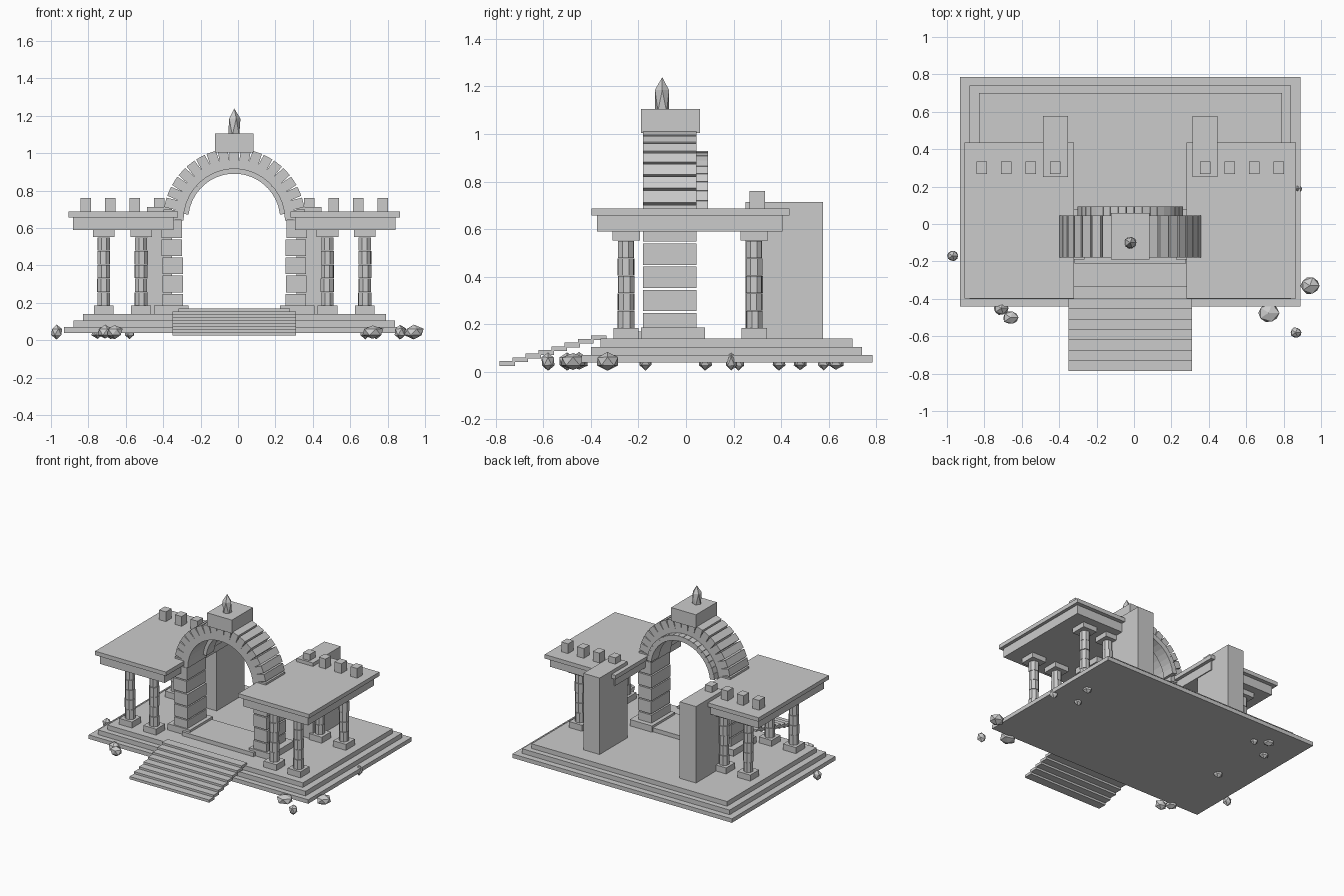
import bpy
import bmesh
import math
import random
from mathutils import Matrix, Vector

random.seed(4)
default_cube = bpy.data.objects.get("Cube")
if default_cube:
    bpy.data.objects.remove(default_cube, do_unlink=True)

stone = bpy.data.materials.new("grey stone")
stone.use_nodes = True
stone_colour = (0.6, 0.6, 0.6, 1)
stone.diffuse_color = stone_colour
stone.node_tree.nodes["Principled BSDF"].inputs["Base Color"].default_value = stone_colour

CENTRE = -0.02      # middle of the building across x
FLOOR = 0.14        # top of the platform


def finish(bm, name):
    """Turn a bmesh into a named stone object."""
    mesh = bpy.data.meshes.new(name)
    bm.to_mesh(mesh)
    bm.free()
    mesh.materials.append(stone)
    part = bpy.data.objects.new(name, mesh)
    bpy.context.collection.objects.link(part)
    return part


def box(name, x, y, z):
    """Box from its (low, high) range on each axis."""
    bm = bmesh.new()
    bmesh.ops.create_cube(bm, size=1)
    size = [high - low for low, high in (x, y, z)]
    middle = [(high + low) / 2 for low, high in (x, y, z)]
    bmesh.ops.scale(bm, vec=size, verts=bm.verts)
    bmesh.ops.translate(bm, vec=middle, verts=bm.verts)
    return finish(bm, name)


def around(middle, half):
    return (middle - half, middle + half)


def mirrored(side, low, high):
    """Range at a distance low..high from the centre on one side."""
    return tuple(sorted((CENTRE + side * low, CENTRE + side * high)))


def drum(name, x, y, z, radius):
    """Eight-sided column drum."""
    bm = bmesh.new()
    bmesh.ops.create_cone(bm, cap_ends=True, segments=8, radius1=radius,
                          radius2=radius, depth=z[1] - z[0])
    turn = Matrix.Rotation(math.pi / 8 + random.uniform(-0.1, 0.1), 4, 'Z')
    place = Matrix.Translation((x, y, sum(z) / 2))
    bmesh.ops.transform(bm, matrix=place @ turn, verts=bm.verts)
    return finish(bm, name)


def gem(name, centre, size, jitter):
    """Faceted lump used for the rocks and the crystal."""
    bm = bmesh.new()
    bmesh.ops.create_icosphere(bm, subdivisions=1, radius=1)
    for vert in bm.verts:
        vert.co *= 1 + random.uniform(-jitter, jitter)
    bmesh.ops.scale(bm, vec=size, verts=bm.verts)
    bmesh.ops.translate(bm, vec=centre, verts=bm.verts)
    return finish(bm, name)


def arch_ring(name, count, inner, outer, y, width, start):
    """Half ring of separate rectangular stones."""
    for i in range(count):
        angle = start + (math.pi - 2 * start) * i / (count - 1)
        part = box(name, (inner, outer), y, around(0, width / 2))
        spin = Matrix.Rotation(-angle, 4, 'Y')
        part.data.transform(Matrix.Translation((CENTRE, 0, 0.645)) @ spin)


# Stepped platform
for half, front, back, low, high in ((0.91, -0.44, 0.785, 0.04, 0.07),
                                     (0.86, -0.4, 0.74, 0.07, 0.105),
                                     (0.81, -0.36, 0.7, 0.105, FLOOR)):
    box("platform_tier", around(CENTRE, half), (front, back), (low, high))

# Front stairs made of thin treads
for i in range(8):
    y, z = -0.785 + 0.055 * i, 0.025 + 0.0155 * i
    box("stair_tread", around(CENTRE, 0.33), (y, y + 0.065), (z, z + 0.02))

# Threshold between the arch piers
box("threshold", around(CENTRE, 0.297), (-0.21, 0.07), (FLOOR, 0.17))

# Arch with its rear trim, cap block and crystal
arch_ring("arch_stone", 19, 0.27, 0.38, (-0.18, 0.045), 0.052, 0.08)
arch_ring("arch_trim", 19, 0.245, 0.283, (0.0, 0.093), 0.041, 0.19)
box("arch_cap", around(CENTRE, 0.103), (-0.19, 0.058), (1.005, 1.105))
gem("crystal", (CENTRE, -0.1, 1.14), (0.037, 0.035, 0.1), 0.03)

for side in (-1, 1):
    # Arch piers
    box("pier_base", mirrored(side, 0.245, 0.43), (-0.19, 0.08), (FLOOR, 0.187))
    seams = (0.187, 0.255, 0.353, 0.45, 0.547, 0.648)
    for low, high in zip(seams, seams[1:]):
        shift = random.uniform(-0.004, 0.004)
        box("pier_block", mirrored(side, 0.276 + shift, 0.386 + shift),
            (-0.18, 0.045), (low, high - 0.008))

    # Side pavilion roof
    box("roof_beam", mirrored(side, 0.325, 0.863), (-0.375, 0.405), (0.59, 0.657))
    box("roof_slab", mirrored(side, 0.3, 0.887), (-0.397, 0.435), (0.657, 0.687))
    for i in range(4):
        x = CENTRE + side * (0.4 + 0.131 * i)
        box("roof_block", around(x, 0.028), (0.267, 0.333), (0.687, 0.76))

    # Pavilion columns
    for distance in (0.498, 0.698):
        for y in (-0.252, 0.287):
            x = CENTRE + side * distance
            box("column_base", around(x, 0.053), around(y, 0.053), (FLOOR, 0.185))
            box("column_capital", around(x, 0.058), around(y, 0.058), (0.553, 0.59))
            for i in range(5):
                z = 0.185 + 0.0736 * i
                drum("column_drum", x, y, (z, z + 0.071),
                     0.036 + random.uniform(-0.002, 0.002))

    # Tall slab behind each pavilion
    box("rear_pylon", mirrored(side, 0.332, 0.467), (0.25, 0.577), (FLOOR, 0.713))

# Loose rocks around and under the platform: x, y, radius
rocks = ((-0.97, -0.17, 0.035), (-0.71, -0.45, 0.045), (-0.66, -0.5, 0.045),
         (0.94, -0.33, 0.055), (0.72, -0.475, 0.06), (0.865, -0.58, 0.033),
         (0.87, 0.19, 0.03), (0.68, 0.22, 0.03), (0.74, 0.39, 0.035),
         (-0.68, 0.08, 0.035), (-0.58, 0.58, 0.03), (-0.75, 0.48, 0.035),
         (-0.67, 0.63, 0.04))
for x, y, radius in rocks:
    gem("rock", Vector((x, y, 0.044)), (radius, radius * 0.9, 0.037), 0.08)
